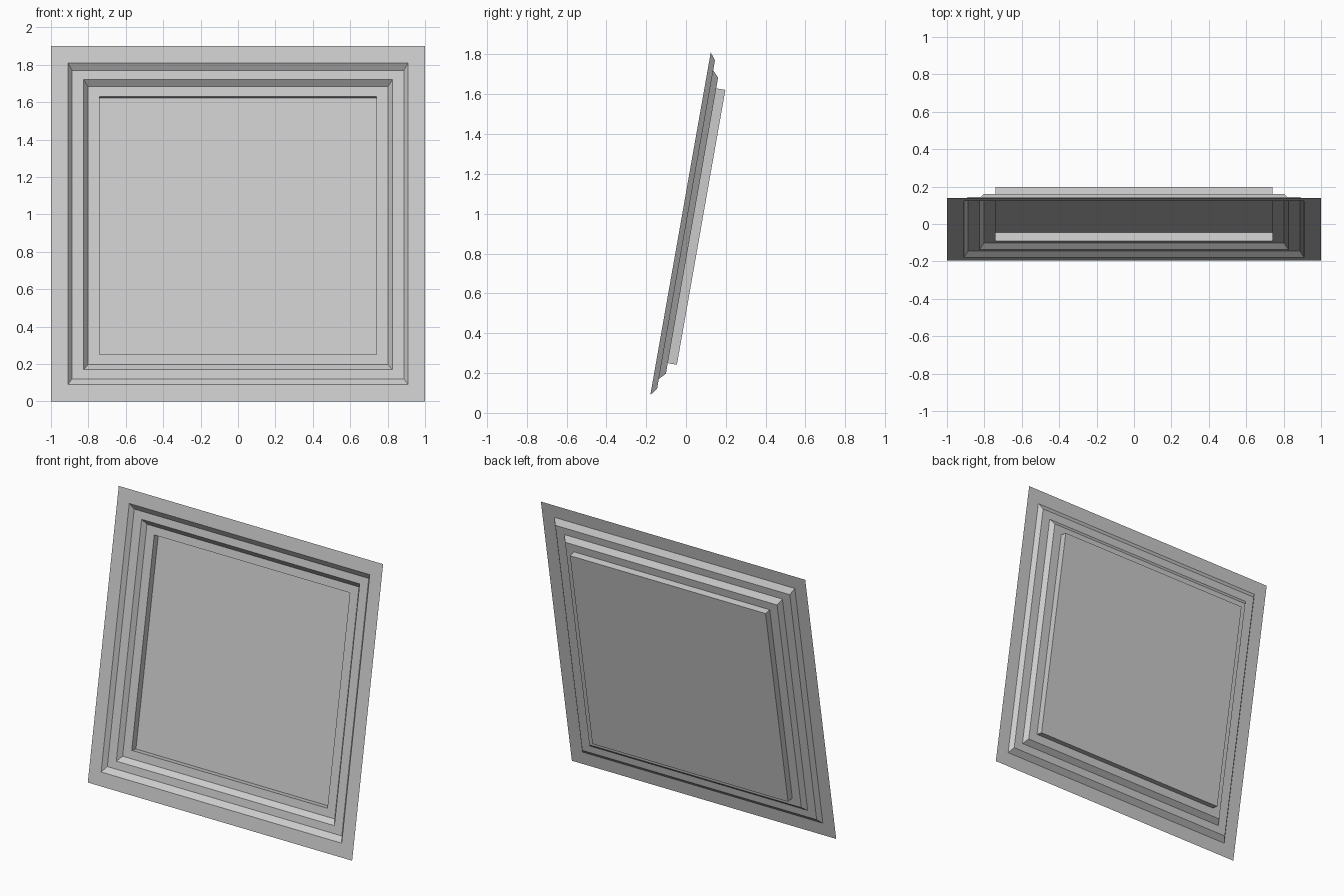
import bpy
import bmesh
from math import radians, cos
from mathutils import Matrix

if "Cube" in bpy.data.objects:
    bpy.data.objects.remove(bpy.data.objects["Cube"])

TILT = radians(10)
HALF_W = 1.0
HEIGHT = 1.9 / cos(TILT)

# Stepped section from the rim inward: (inset in x, inset along height, depth)
STEPS = [
    (0.0, 0.0, 0.0),
    (0.09, 0.091, 0.0),
    (0.113, 0.127, 0.028),
    (0.175, 0.178, 0.028),
    (0.198, 0.210, 0.0585),
    (0.26, 0.264, 0.0585),
    (0.26, 0.264, 0.105),
]


def rect_ring(bm, inset_x, inset_z, depth):
    """Rectangle of four vertices, counter-clockwise seen from the front."""
    x, z0, z1 = HALF_W - inset_x, inset_z, HEIGHT - inset_z
    return [bm.verts.new((px, depth, pz))
            for px, pz in ((-x, z0), (x, z0), (x, z1), (-x, z1))]


# Open stepped tray: flange, two bevelled steps, straight recess, flat panel
bm = bmesh.new()
rings = [rect_ring(bm, *step) for step in STEPS]
for outer, inner in zip(rings, rings[1:]):
    for i in range(4):
        j = (i + 1) % 4
        bm.faces.new((outer[i], outer[j], inner[j], inner[i]))
bm.faces.new(rings[-1])

# Lean the panel back about its bottom edge
lean = Matrix.Translation((0, -0.195, 0)) @ Matrix.Rotation(-TILT, 4, 'X')
bm.transform(lean)

mesh = bpy.data.meshes.new("stepped_panel")
bm.to_mesh(mesh)
bm.free()
panel = bpy.data.objects.new("stepped_panel", mesh)
bpy.context.collection.objects.link(panel)
